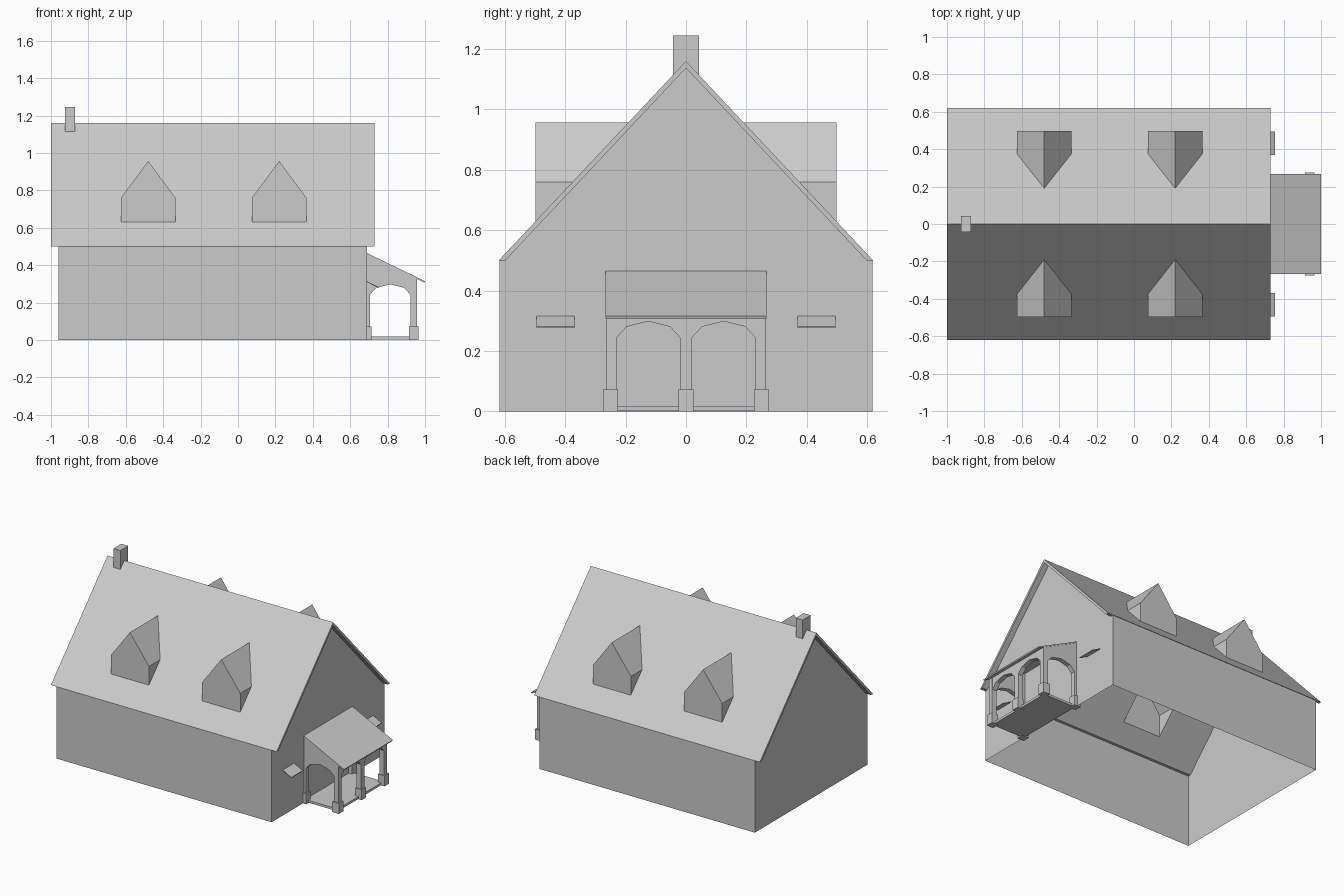
import bpy, bmesh
from mathutils import Vector

if "Cube" in bpy.data.objects:
    bpy.data.objects.remove(bpy.data.objects["Cube"])


def finish(bm, name):
    bmesh.ops.recalc_face_normals(bm, faces=bm.faces[:])
    me = bpy.data.meshes.new(name)
    bm.to_mesh(me)
    bm.free()
    ob = bpy.data.objects.new(name, me)
    bpy.context.collection.objects.link(ob)
    return ob


def add_prism(bm, pts, move):
    """Closed prism from a 3D polygon swept along a vector."""
    face = bm.faces.new([bm.verts.new(p) for p in pts])
    new = bmesh.ops.extrude_face_region(bm, geom=[face], use_keep_orig=True)["geom"]
    vs = [g for g in new if isinstance(g, bmesh.types.BMVert)]
    bmesh.ops.translate(bm, verts=vs, vec=Vector(move))


def prism(name, pts, move):
    bm = bmesh.new()
    add_prism(bm, pts, move)
    return finish(bm, name)


def box(name, x0, x1, y0, y1, z0, z1):
    return prism(name, [(x0, y0, z0), (x1, y0, z0), (x1, y1, z0), (x0, y1, z0)], (0, 0, z1 - z0))


def arch(a, b):
    """Faceted arch opening from a to b, starting and ending on the ground."""
    w, m = b - a, (a + b) / 2
    return [(a, 0), (a, .243), (a + .16 * w, .28), (m, .298), (b - .16 * w, .28), (b, .243), (b, 0)]


RIDGE, EAVE_Y, EAVE_Z = 1.16, .62, .5
SLOPE = (RIDGE - EAVE_Z) / EAVE_Y


def roof_y(z):
    return (RIDGE - z) / SLOPE


# House walls with gables, open underneath
bm = bmesh.new()
prof = [(-.617, 0), (-.617, .5), (0, 1.15), (.617, .5), (.617, 0)]
left = [bm.verts.new((-.96, y, z)) for y, z in prof]
right = [bm.verts.new((.69, y, z)) for y, z in prof]
bm.faces.new(left)
bm.faces.new(right[::-1])
for i in (0, 3):
    bm.faces.new((left[i], left[i + 1], right[i + 1], right[i]))
finish(bm, "house_walls")

# Main roof, a thin folded slab
chevron = [(-EAVE_Y, EAVE_Z), (0, RIDGE), (EAVE_Y, EAVE_Z), (.598, EAVE_Z), (0, 1.137), (-.598, EAVE_Z)]
roof = prism("main_roof", [(-1, y, z) for y, z in chevron], (1.73, 0, 0))

# Dormers, and cutters that open the roof below them
cut = bmesh.new()
for x in (-.48, .22):
    for s, side in ((-1, "front"), (1, "back")):
        bm = bmesh.new()
        outline = [(-.146, .63), (-.146, .76), (0, .957), (.146, .76), (.146, .63)]
        f = [bm.verts.new((x + u, s * roof_y(.63), z)) for u, z in outline]
        b = [bm.verts.new((x + u, s * roof_y(z), z)) for u, z in outline[1:4]]
        bm.faces.new(f)
        bm.faces.new((f[0], f[1], b[0]))
        bm.faces.new((f[4], f[3], b[2]))
        bm.faces.new((f[1], f[2], b[1], b[0]))
        bm.faces.new((f[2], f[3], b[2], b[1]))
        finish(bm, "dormer_" + side)
        hole = [(x + u * .99, s * roof_y(z), z - .1) for u, z in outline]
        add_prism(cut, hole, (0, 0, .2))
cutter = finish(cut, "dormer_cutter")
cutter.hide_render = True
cutter.hide_viewport = True
mod = roof.modifiers.new("dormer_holes", "BOOLEAN")
mod.operation, mod.object, mod.solver = "DIFFERENCE", cutter, "EXACT"

# Apply the holes and drop the helper
dg = bpy.context.evaluated_depsgraph_get()
cut_mesh = bpy.data.meshes.new_from_object(roof.evaluated_get(dg))
roof.modifiers.clear()
roof.data = cut_mesh
bpy.data.objects.remove(cutter)

# Chimney
box("chimney", -.925, -.872, -.043, .043, 1.11, 1.245)

# Small window awnings either side of the porch
for s in (-1, 1):
    prism("window_awning", [(.69, s * .37, .315), (.755, s * .37, .281), (.755, s * .37, .276), (.69, s * .37, .31)],
          (0, s * .125, 0))

# Porch floor and lean-to roof
box("porch_floor", .69, .94, -.25, .25, .002, .018)
prism("porch_roof", [(.69, -.267, .465), (1, -.267, .315), (.997, -.267, .307), (.69, -.267, .456)], (0, .534, 0))

# Arched porch sides and front
side = [(.69, 0), (.69, .458), (.957, .328), (.957, 0)] + arch(.706, .922)[::-1]
for y in (-.265, .233):
    prism("porch_side", [(x, y, z) for x, z in side], (0, .032, 0))
front = [(-.264, 0), (-.264, .328), (.264, .328), (.264, 0)] + arch(.019, .231)[::-1] + arch(-.231, -.019)[::-1]
prism("porch_front", [(.923, y, z) for y, z in front], (.033, 0, 0))

# Post bases
for x, y in ((.94, -.25), (.94, 0), (.94, .25), (.69, -.25), (.69, .25)):
    box("post_base", x - .025, x + .025, y - .025, y + .025, 0, .072)
